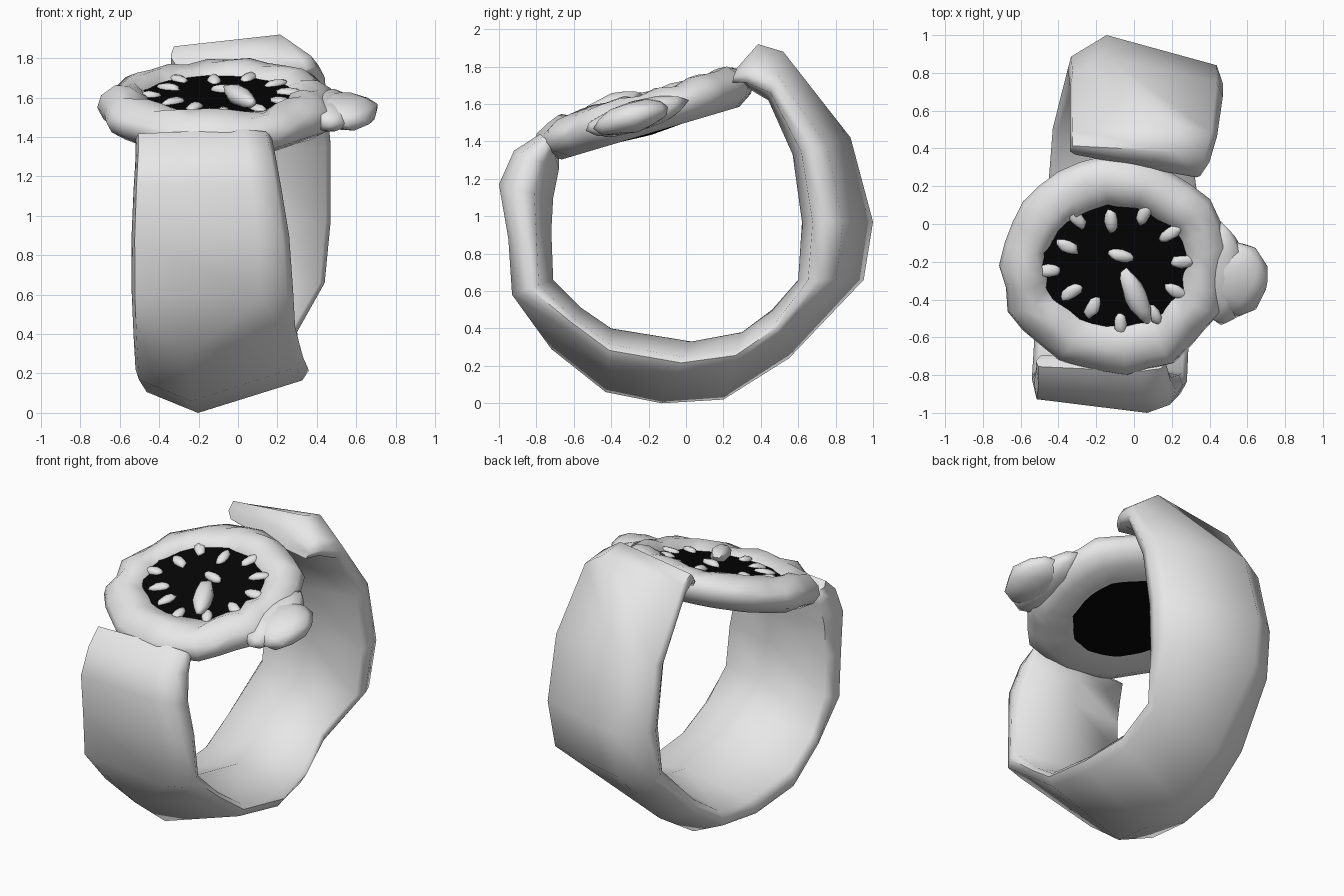
import bpy, bmesh, math, random
from mathutils import Matrix, Vector

if "Cube" in bpy.data.objects:
    bpy.data.objects.remove(bpy.data.objects["Cube"])

random.seed(4)

def material(name, c):
    m = bpy.data.materials.new(name)
    m.diffuse_color = (c, c, c, 1)
    m.use_nodes = True
    m.node_tree.nodes["Principled BSDF"].inputs["Base Color"].default_value = m.diffuse_color
    return m

GREY = material("light grey", 0.8)
BLACK = material("dial black", 0.0015)

def finish(bm, name, mat, angle=60, world=None):
    bmesh.ops.recalc_face_normals(bm, faces=bm.faces)
    me = bpy.data.meshes.new(name)
    bm.to_mesh(me)
    bm.free()
    ob = bpy.data.objects.new(name, me)
    bpy.context.collection.objects.link(ob)
    me.materials.append(mat)
    if world:
        ob.matrix_world = world
    bpy.ops.object.select_all(action='DESELECT')
    ob.select_set(True)
    bpy.context.view_layer.objects.active = ob
    bpy.ops.object.shade_smooth_by_angle(angle=math.radians(angle))
    return ob

# strap: outer y,z | inner y,z | left x, right x
STATIONS = [
    (-0.78, 1.44, -0.68, 1.35, -0.52, 0.17),
    (-0.92, 1.35, -0.68, 1.25, -0.52, 0.19),
    (-1.00, 1.17, -0.71, 1.10, -0.53, 0.22),
    (-0.95, 0.88, -0.72, 0.92, -0.54, 0.26),
    (-0.93, 0.58, -0.71, 0.66, -0.54, 0.28),
    (-0.72, 0.29, -0.56, 0.51, -0.53, 0.29),
    (-0.43, 0.06, -0.40, 0.40, -0.52, 0.33),
    (-0.13, 0.00, 0.03, 0.33, -0.48, 0.36),
    (0.20, 0.02, 0.30, 0.38, -0.45, 0.32),
    (0.55, 0.24, 0.46, 0.50, -0.43, 0.30),
    (0.95, 0.66, 0.60, 0.66, -0.36, 0.44),
    (1.00, 0.97, 0.62, 0.97, -0.35, 0.47),
    (0.88, 1.42, 0.57, 1.33, -0.34, 0.47),
    (0.52, 1.88, 0.44, 1.62, -0.34, 0.44),
    (0.37, 1.92, 0.31, 1.68, -0.34, 0.40),
    (0.27, 1.80, 0.24, 1.70, -0.34, 0.35),
]
# lens-shaped section by zone: outer edge insets left/right,
# inner edge insets left/right, crest position
ZONES = [(5, (0.25, 0.15, 0.15, 0.35, 0.80)),
         (10, (0.32, 0.50, 0.38, 0.25, 0.33)),
         (13, (0.30, 0.42, 0.35, 0.15, 0.25)),
         (15, (0.25, 0.45, 0.40, 0.15, 0.75)),
         (16, (0.1, 0.1, 0.1, 0.1, 0.6))]
bm = bmesh.new()
rings = []
for i, (oy, oz, iy, iz, xl, xr) in enumerate(STATIONS):
    ol, orr, il, ir, crest = next(v for lim, v in ZONES if i < lim)
    w = xr - xl
    section = [(0.02, ol), (crest, 0), (0.96, orr), (1, (orr + 1 - ir) / 2 + 0.03),
               (0.97, 1 - ir), (0.55, 1), (0.04, 1 - il), (0, (ol + 1 - il) / 2)]
    skew = {14: 0.06, 15: 0.13}.get(i, 0)   # slanted free end
    rings.append([bm.verts.new((xl + w * u,
                                oy + (iy - oy) * t + skew * (1 - u),
                                oz + (iz - oz) * t + skew * 0.4 * (1 - u) * (i == 15)))
                  for u, t in section])
for a, b in zip(rings, rings[1:]):
    for k in range(8):
        bm.faces.new((a[k], a[(k + 1) % 8], b[(k + 1) % 8], b[k]))
bm.faces.new(rings[0])
bm.faces.new(rings[-1])
finish(bm, "strap", GREY, 62)

# tilted frame of the watch head
HEAD = Matrix.Translation((-0.1, -0.22, 1.55)) @ Matrix.Rotation(math.radians(16.5), 4, 'X')

# case ring: lathed profile with an uneven, hand-modelled surface
PROFILE = [(0.33, -0.10), (0.50, -0.11), (0.58, -0.06), (0.61, 0.0),
           (0.59, 0.05), (0.52, 0.10), (0.45, 0.105), (0.39, 0.075), (0.37, 0.03)]
N = 30
bm = bmesh.new()
cols = []
for i in range(N):
    a = 2 * math.pi * i / N
    wob = random.uniform(-0.02, 0.015)
    col = []
    for j, (r, z) in enumerate(PROFILE):
        sq = 0.88 if j > 6 else 1       # slightly oval opening
        dz = random.uniform(-0.018, 0.018) if 3 < j < 8 else 0
        col.append(bm.verts.new(((r + wob) * math.cos(a),
                                 (r + wob) * math.sin(a) * sq + (0.015 if j > 6 else 0), z + dz)))
    cols.append(col)
n = len(PROFILE)
for i in range(N):
    a, b = cols[i], cols[(i + 1) % N]
    for k in range(n):
        bm.faces.new((a[k], b[k], b[(k + 1) % n], a[(k + 1) % n]))
finish(bm, "case_ring", GREY, 60, HEAD)

# dial and back plate
def disc(name, r, z, bulge, sq, dy):
    bm = bmesh.new()
    bmesh.ops.create_circle(bm, cap_ends=True, cap_tris=True, segments=32, radius=r)
    for v in bm.verts:
        z2 = z + bulge * (1 - (v.co.length / r) ** 2)
        v.co = Vector((v.co.x, v.co.y * sq + dy, z2))
    finish(bm, name, BLACK, 45, HEAD)

disc("dial", 0.39, 0.065, 0.0, 0.88, 0.015)
disc("back_plate", 0.345, -0.10, -0.02, 1, 0)

# small rounded pieces on the head, placed in its tilted frame
def blob(name, loc, size, spin=0.0, rough=0.0, div=2):
    bm = bmesh.new()
    bmesh.ops.create_icosphere(bm, subdivisions=div, radius=1)
    for v in bm.verts:
        v.co *= 1 + random.uniform(-rough, rough)
        v.co = Vector(v.co[k] * size[k] for k in range(3))
    finish(bm, name, GREY, 70, HEAD @ Matrix.Translation(loc) @ Matrix.Rotation(spin, 4, 'Z'))

# hour markers: some stand free, the others merge into the rim
for h in range(12):
    a = math.pi * h / 6 + 0.08
    r = 0.28 if h in (3, 5, 7, 8) else 0.355
    blob(f"hour_marker_{h + 1}", (r * math.cos(a), r * 0.9 * math.sin(a) + 0.015, 0.065),
         (0.065, 0.035, 0.025), a, 0.12)

# hands
blob("minute_hand", (0.11, -0.14, 0.10), (0.165, 0.06, 0.05), math.radians(-66), 0.1)
blob("hour_hand", (0.03, 0.075, 0.07), (0.075, 0.033, 0.03), math.radians(-15), 0.1)

# crown
blob("crown", (0.64, -0.07, 0.0), (0.18, 0.21, 0.085), 0.0, 0.07)
blob("crown_shoulder", (0.56, -0.05, 0.0), (0.13, 0.28, 0.08), 0.0, 0.07)
